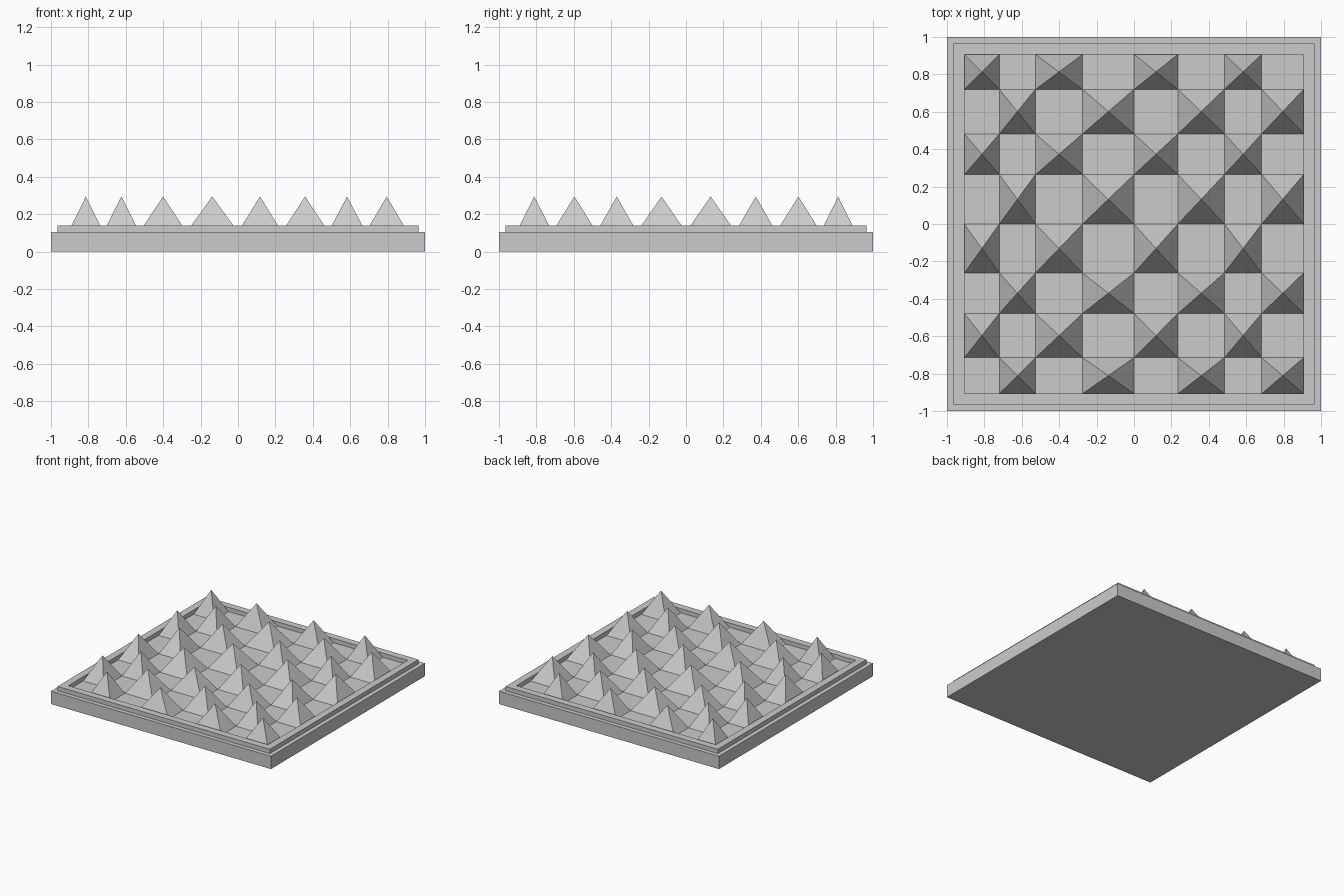
import bpy, bmesh

if "Cube" in bpy.data.objects:
    bpy.data.objects.remove(bpy.data.objects["Cube"])

BASE_TOP, RIM_TOP, PEAK = 0.105, 0.14, 0.295
XS = [-0.907, -0.72, -0.527, -0.275, 0.0, 0.235, 0.483, 0.683, 0.907]
YS = [-0.907, -0.715, -0.478, -0.262, 0.0, 0.264, 0.482, 0.72, 0.907]


def finish(name, bm):
    bmesh.ops.recalc_face_normals(bm, faces=bm.faces)
    mesh = bpy.data.meshes.new(name)
    bm.to_mesh(mesh)
    bm.free()
    obj = bpy.data.objects.new(name, mesh)
    bpy.context.collection.objects.link(obj)
    return obj


def square_loop(bm, half, z):
    return [bm.verts.new((sx * half, sy * half, z))
            for sx, sy in ((-1, -1), (1, -1), (1, 1), (-1, 1))]


# Square slab with a stepped rim, open where the playing field sits
bm = bmesh.new()
profile = [(1, 0), (1, BASE_TOP), (0.965, BASE_TOP), (0.965, RIM_TOP),
           (0.907, RIM_TOP), (0.907, BASE_TOP)]
loops = [square_loop(bm, h, z) for h, z in profile]
bm.faces.new(loops[0])
for a, b in zip(loops, loops[1:]):
    for i in range(4):
        j = (i + 1) % 4
        bm.faces.new((a[i], a[j], b[j], b[i]))
finish("base_and_rim", bm)

# Uneven checkerboard: alternate cells rise into pyramids
bm = bmesh.new()
grid = [[bm.verts.new((x, y, BASE_TOP)) for x in XS] for y in YS]
for r in range(8):
    for c in range(8):
        cell = [grid[r][c], grid[r][c + 1], grid[r + 1][c + 1], grid[r + 1][c]]
        if (r + c) % 2 == 0:
            bm.faces.new(cell)
        else:
            tip = bm.verts.new(((XS[c] + XS[c + 1]) / 2,
                                (YS[r] + YS[r + 1]) / 2, PEAK))
            for i in range(4):
                bm.faces.new((cell[i], cell[(i + 1) % 4], tip))
finish("pyramid_field", bm)
